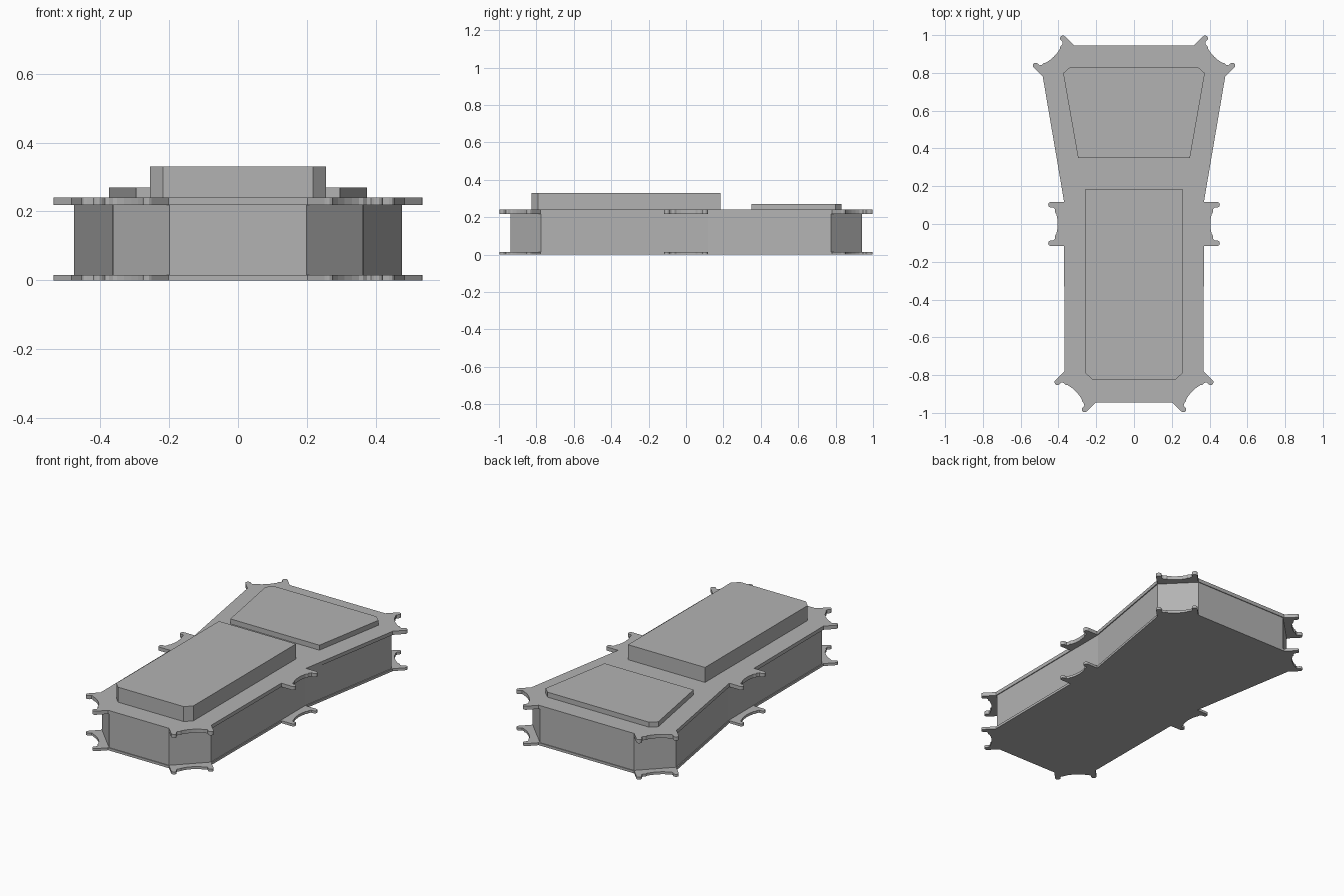
import bpy
import bmesh
from math import sin, cos, pi, radians

cube = bpy.data.objects.get("Cube")
if cube:
    bpy.data.objects.remove(cube, do_unlink=True)

grey = bpy.data.materials.new("mid_grey")
grey.use_nodes = True
colour = (0.45, 0.45, 0.45, 1)
grey.diffuse_color = colour
grey.node_tree.nodes["Principled BSDF"].inputs["Base Color"].default_value = colour


def prism(name, outline, z0, z1):
    """Extrude a closed outline from z0 up to z1."""
    bm = bmesh.new()
    face = bm.faces.new([bm.verts.new((x, y, z0)) for x, y in outline])
    top = bmesh.ops.extrude_face_region(bm, geom=[face])["geom"]
    for v in top:
        if isinstance(v, bmesh.types.BMVert):
            v.co.z = z1
    bmesh.ops.recalc_face_normals(bm, faces=bm.faces)
    mesh = bpy.data.meshes.new(name)
    bm.to_mesh(mesh)
    bm.free()
    mesh.materials.append(grey)
    obj = bpy.data.objects.new(name, mesh)
    bpy.context.collection.objects.link(obj)


def mirrored(half):
    """Close a half outline, running front to back on +x, across the centre."""
    return half + [(-x, y) for x, y in reversed(half)]


# Clip profile as (sideways, outward): round-ended prong, step, shallow hollow
HALF_WIDTH, PRONG_RADIUS, PRONG_REACH = 0.117, 0.015, 0.069
prong_mid = HALF_WIDTH - PRONG_RADIUS
prong = [(prong_mid + PRONG_RADIUS * cos(i * pi / 6),
          PRONG_REACH + PRONG_RADIUS * sin(i * pi / 6)) for i in range(7)]
half_clip = [(HALF_WIDTH, 0)] + prong + [
    (0.087, 0.056), (0.078, 0.049), (0.062, 0.048), (0.052, 0.041), (0.028, 0.036)]
clip = [(-s, o) for s, o in half_clip] + [(0, 0.034)] + half_clip[::-1]
plain = [(-HALF_WIDTH, 0), (HALF_WIDTH, 0)]

# Clip positions on the left side: x, y, facing angle
STATIONS = [(0.285, -0.861, -45), (0.37, 0, 0), (0.4, 0.862, 45)]


def hull(profile, sx=1, sy=1):
    half = []
    for x, y, degrees in STATIONS:
        a = radians(degrees)
        half += [((x + o * cos(a) - s * sin(a)) * sx,
                  (y + o * sin(a) + s * cos(a)) * sy) for s, o in profile]
    return mirrored(half)


# Body between two clipped plates
prism("bottom_plate", hull(clip), 0, 0.015)
prism("body", hull(plain, 0.986, 0.995), 0.015, 0.218)
prism("top_plate", hull(clip), 0.218, 0.24)

# Raised panels on the top
prism("front_raised_block",
      mirrored([(0.218, -0.827), (0.256, -0.79), (0.256, 0.185)]), 0.24, 0.33)
prism("rear_raised_panel",
      mirrored([(0.296, 0.35), (0.375, 0.798), (0.337, 0.832)]), 0.24, 0.27)
